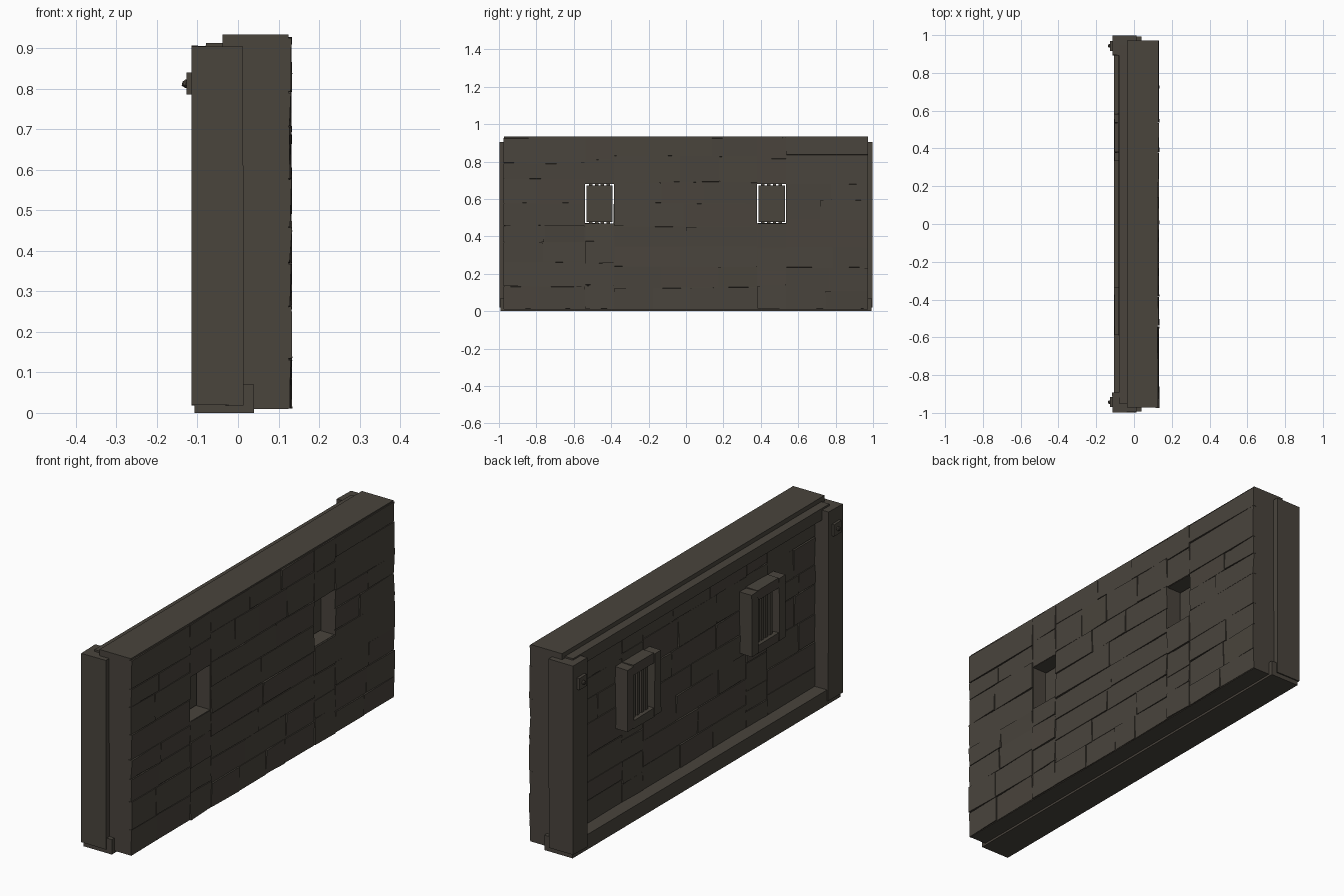
import bpy, bmesh, random
from mathutils import Vector

if "Cube" in bpy.data.objects:
    bpy.data.objects.remove(bpy.data.objects["Cube"])

random.seed(7)

def material(name, color):
    m = bpy.data.materials.new(name)
    m.diffuse_color = (*color, 1)
    m.use_nodes = True
    m.node_tree.nodes["Principled BSDF"].inputs["Base Color"].default_value = m.diffuse_color
    return m

STONE = material("dark brown stone", (0.067, 0.058, 0.046))

def finish(bm, name):
    bmesh.ops.recalc_face_normals(bm, faces=bm.faces)
    me = bpy.data.meshes.new(name)
    bm.to_mesh(me)
    bm.free()
    ob = bpy.data.objects.new(name, me)
    bpy.context.collection.objects.link(ob)
    me.materials.append(STONE)
    return ob

def add_box(bm, x, y, z, wobble=0.0):
    """Box from three (low, high) ranges, corners optionally jittered."""
    vs = bmesh.ops.create_cube(bm, size=1)["verts"]
    for v in vs:
        v.co = Vector([lo + (c + 0.5) * (hi - lo) for c, (lo, hi) in zip(v.co, (x, y, z))])
        v.co += Vector([random.uniform(-wobble, wobble) for _ in range(3)])
    return vs

def box(name, x, y, z, wobble=0.0):
    bm = bmesh.new()
    add_box(bm, x, y, z, wobble)
    return finish(bm, name)

WIN_Z = (0.47, 0.68)
WINDOWS = [(-0.54, -0.385), (0.38, 0.535)]

# Solid wall core with two window openings cut through
core = box("wall_core", (-0.038, 0.125), (-0.972, 0.972), (0.01, 0.933))
for i, wy in enumerate(WINDOWS):
    cutter = box("window_cutter", (-0.3, 0.3), wy, WIN_Z)
    mod = core.modifiers.new("opening", 'BOOLEAN')
    mod.object = cutter
    mod.solver = 'EXACT'
    bpy.context.view_layer.objects.active = core
    bpy.ops.object.modifier_apply(modifier=mod.name)
    bpy.data.objects.remove(cutter)

# Stone block facing: irregular courses of thin, slightly tilted blocks
def split(lo, hi, step):
    n = max(1, round((hi - lo) / step))
    cuts = [lo + (hi - lo) * (k + random.uniform(-0.2, 0.2)) / n for k in range(1, n)]
    pts = [lo] + cuts + [hi]
    return list(zip(pts[:-1], pts[1:]))

def facing(name, inner, outer, y_ends, z_lo, z_hi):
    bm = bmesh.new()
    (a, b), (c, d) = WINDOWS
    zones = [(y_ends[0], a, z_lo, z_hi), (b, c, z_lo, z_hi), (d, y_ends[1], z_lo, z_hi)]
    for w in WINDOWS:
        zones += [(*w, z_lo, WIN_Z[0]), (*w, WIN_Z[1], z_hi)]
    gap = 0.0015
    for y0, y1, z0, z1 in zones:
        for r0, r1 in split(z0, z1, 0.12):
            for s0, s1 in split(y0, y1, random.uniform(0.18, 0.36)):
                for v in add_box(bm, (min(inner, outer), max(inner, outer)),
                                 (s0 + gap, s1 - gap), (r0 + gap, r1 - gap)):
                    if abs(v.co.x - outer) < 1e-5:
                        v.co.x += random.uniform(-0.004, 0.004)
                        v.co.z += random.uniform(-0.002, 0.002)
    return finish(bm, name)

facing("front_stone_blocks", 0.115, 0.130, (-0.976, 0.974), 0.011, 0.927)
facing("rear_stone_blocks", -0.03, -0.043, (-0.93, 0.93), 0.04, 0.89)

# Frame around the rear side: base, top beam, end pillars
box("base_beam", (-0.107, 0.04), (-0.992, 0.992), (0.0, 0.07))
box("top_beam", (-0.08, 0.0), (-0.95, 0.95), (0.86, 0.912), 0.001)
for side, s in (("left", -1), ("right", 1)):
    box(side + "_pillar", (-0.114, 0.013), sorted((s * 0.892, s * 0.997)), (0.019, 0.905), 0.0015)
    # Bolted plate near the pillar top
    box(side + "_bolt_plate", (-0.127, -0.11), (s * 0.943 - 0.027, s * 0.943 + 0.027), (0.785, 0.84))
    bm = bmesh.new()
    bmesh.ops.create_icosphere(bm, subdivisions=1, radius=0.011)
    bmesh.ops.translate(bm, verts=bm.verts, vec=(-0.129, s * 0.943, 0.812))
    finish(bm, side + "_bolt_head")

# Window frames with vertical bars and a recessed shutter panel
for i, (y0, y1) in enumerate(WINDOWS):
    z0, z1 = WIN_Z
    bm = bmesh.new()
    fx, t, wob = (-0.105, -0.03), 0.048, 0.002
    add_box(bm, fx, (y0 - t, y0), (z0 - 0.035, z1 + 0.045), wob)
    add_box(bm, fx, (y1, y1 + t), (z0 - 0.035, z1 + 0.045), wob)
    add_box(bm, (fx[0] + 0.004, fx[1]), (y0, y1), (z1, z1 + t), wob)
    add_box(bm, (fx[0] + 0.004, fx[1]), (y0, y1), (z0 - t + 0.008, z0), wob)
    finish(bm, f"window_frame_{i + 1}")
    bm = bmesh.new()
    for k in range(1, 5):
        yc = y0 + (y1 - y0) * k / 5
        add_box(bm, (-0.085, -0.067), (yc - 0.009, yc + 0.009), (z0 - 0.01, z1 + 0.01))
    finish(bm, f"window_bars_{i + 1}")
    box(f"window_panel_{i + 1}", (0.045, 0.06), (y0 + 0.007, y1 - 0.007), (z0 + 0.007, z1 - 0.007))
